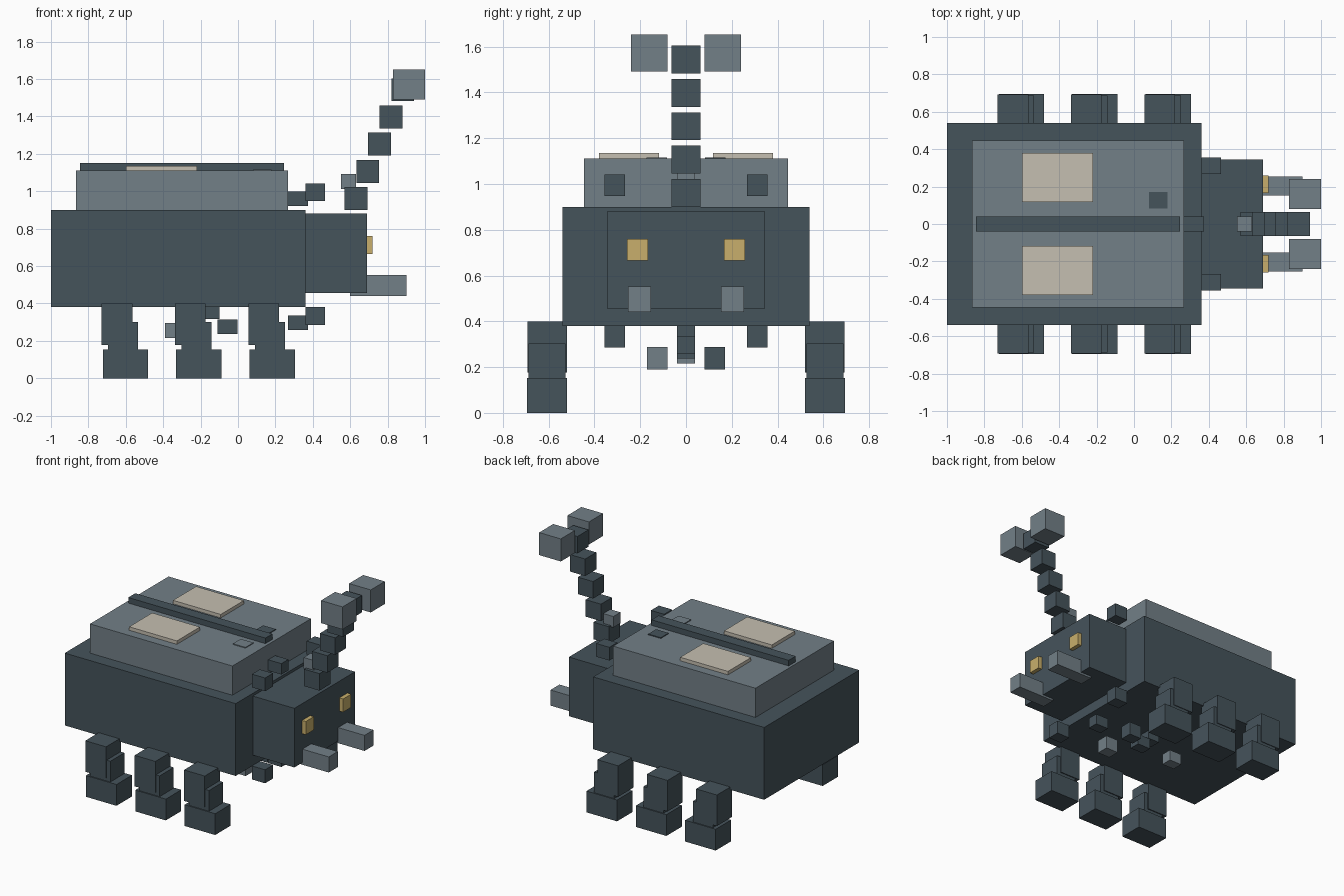
import bpy

if "Cube" in bpy.data.objects:
    bpy.data.objects.remove(bpy.data.objects["Cube"], do_unlink=True)


def material(name, rgb):
    m = bpy.data.materials.new(name)
    m.use_nodes = True
    m.diffuse_color = (*rgb, 1)
    bsdf = next(n for n in m.node_tree.nodes if n.type == 'BSDF_PRINCIPLED')
    bsdf.inputs["Base Color"].default_value = (*rgb, 1)
    return m


DARK = material("dark_slate", (0.06, 0.087, 0.105))
LIGHT = material("light_slate", (0.17, 0.215, 0.245))
CREAM = material("cream", (0.56, 0.52, 0.44))
AMBER = material("amber", (0.58, 0.43, 0.15))


def box(name, mat, x, y, z):
    """Box spanning the given (low, high) ranges."""
    spans = (x, y, z)
    bpy.ops.mesh.primitive_cube_add(size=1, location=[(a + b) / 2 for a, b in spans])
    ob = bpy.context.object
    ob.name = name
    ob.scale = [b - a for a, b in spans]
    bpy.ops.object.transform_apply(location=False, rotation=False, scale=True)
    ob.data.materials.append(mat)
    return ob


def pair(name, mat, x, y, z, mat_b=None):
    """Two boxes mirrored across the long axis of the body."""
    box(name + "_far", mat, x, y, z)
    box(name + "_near", mat_b or mat, x, (-y[1], -y[0]), z)


MID = (-0.04, 0.04)

# Body, back shell and its raised markings
box("body", DARK, (-1, 0.36), (-0.54, 0.54), (0.38, 0.90))
box("back_shell", LIGHT, (-0.865, 0.268), (-0.446, 0.446), (0.90, 1.11))
box("back_ridge", DARK, (-0.845, 0.246), MID, (1.07, 1.15))
pair("back_patch", CREAM, (-0.60, -0.22), (0.118, 0.38), (1.09, 1.135))
pair("back_stud", DARK, (0.08, 0.18), (0.083, 0.172), (1.02, 1.116), LIGHT)

# Head, eyes and mandibles
box("head", DARK, (0.355, 0.69), (-0.345, 0.345), (0.455, 0.88))
pair("eye", AMBER, (0.66, 0.72), (0.166, 0.258), (0.665, 0.76))
pair("mandible", LIGHT, (0.60, 0.90), (0.152, 0.254), (0.44, 0.552))

# Stepped horn rising from the head, with two tip blocks
for i in range(5):
    x, z = 0.57 + i * 0.0625, 0.90 + i * 0.1455
    box(f"horn_segment_{i + 1}", DARK, (x, x + 0.122), (-0.063, 0.063), (z, z + 0.122))
pair("horn_tip", LIGHT, (0.828, 1.0), (0.08, 0.24), (1.49, 1.652))
box("horn_base_stud", LIGHT, (0.55, 0.63), MID, (1.013, 1.092))

# Small blocks around the neck, above and below
pair("upper_neck_block", DARK, (0.36, 0.465), (0.266, 0.356), (0.947, 1.042))
box("upper_neck_stud", DARK, (0.268, 0.373), MID, (0.922, 1.0))
pair("lower_neck_block", DARK, (0.36, 0.465), (0.266, 0.356), (0.285, 0.382))
box("lower_neck_stud", DARK, (0.268, 0.373), MID, (0.257, 0.335))

# Small blocks under the belly
pair("belly_block", DARK, (0.08, 0.18), (0.08, 0.17), (0.19, 0.287), LIGHT)
box("belly_stud_front", DARK, (-0.11, -0.003), MID, (0.237, 0.315))
box("belly_stud_upper", DARK, (-0.19, -0.098), MID, (0.317, 0.39))
box("belly_stud_rear", LIGHT, (-0.39, -0.29), MID, (0.215, 0.295))

# Three legs on each side
for i, place in enumerate(("rear", "middle", "front")):
    x = -0.73 + i * 0.3925
    pair(place + "_thigh", DARK, (x, x + 0.165), (0.52, 0.692), (0.177, 0.40))
    pair(place + "_shin", DARK, (x + 0.035, x + 0.195), (0.527, 0.687), (0.14, 0.302))
    pair(place + "_foot", DARK, (x + 0.007, x + 0.25), (0.52, 0.695), (0, 0.153))
